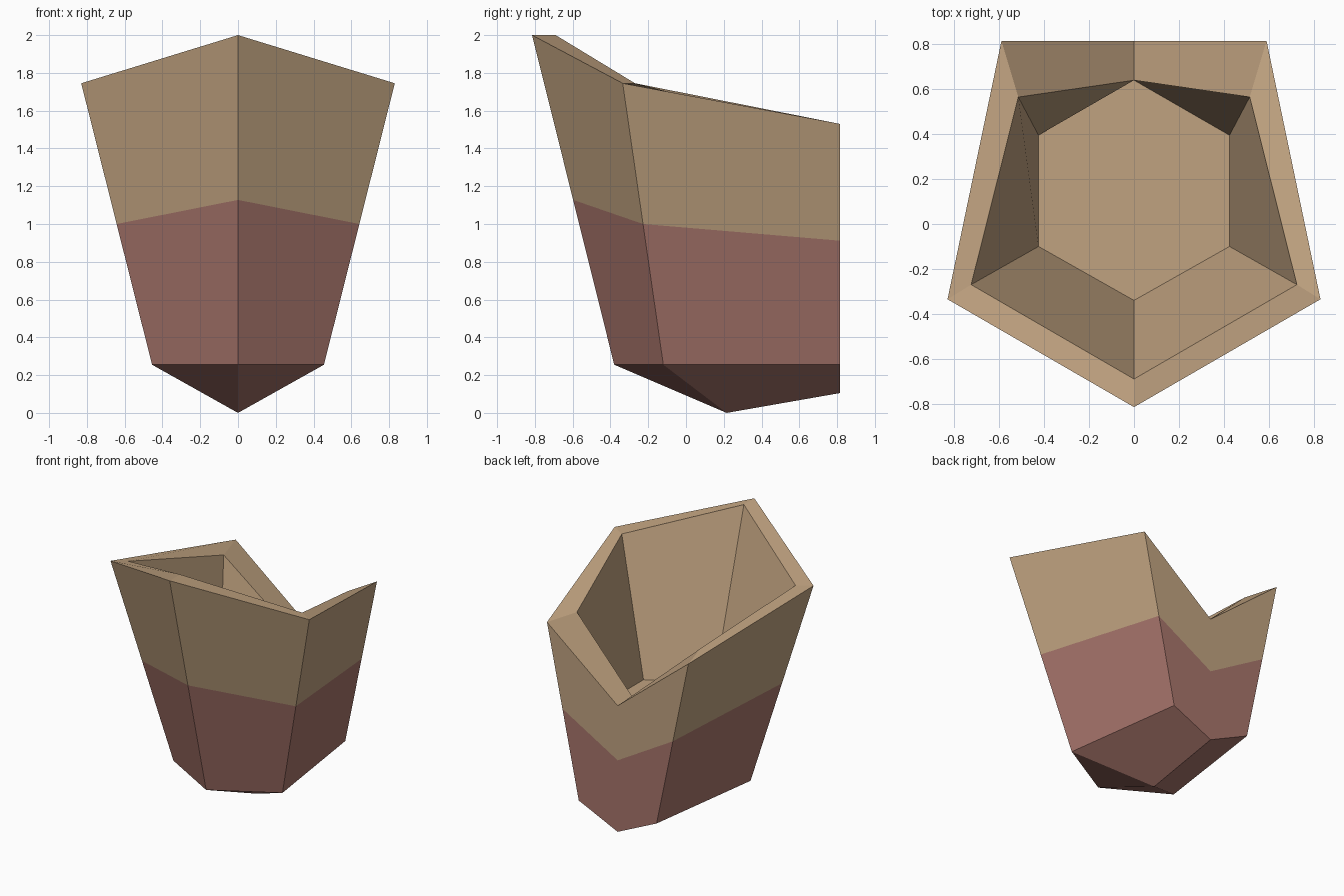
import bpy
import bmesh
from mathutils import Vector

if "Cube" in bpy.data.objects:
    bpy.data.objects.remove(bpy.data.objects["Cube"], do_unlink=True)


def make_material(name, colour):
    mat = bpy.data.materials.new(name)
    mat.use_nodes = True
    mat.diffuse_color = (*colour, 1)
    mat.node_tree.nodes["Principled BSDF"].inputs["Base Color"].default_value = (*colour, 1)
    return mat


TAN, CLAY = 0, 1
materials = [make_material("tan", (0.53, 0.365, 0.217)),
             make_material("red_clay", (0.39, 0.178, 0.148))]

# Half profiles, each: front, side, back corner, back notch
base = [(0, -.38, .255), (.455, -.12, .255), (.325, .815, .255), (0, .815, .105)]
rim = [(0, -.815, 2), (.83, -.335, 1.745), (.59, .815, 1.53), (0, .815, 1.057)]
lip = [(0, -.69, 2), (.725, -.27, 1.745), (.515, .565, 1.53), (0, .64, 1.057)]
floor = [(0, -.34, .79), (.425, -.1, .79), (.425, .395, .79), (0, .64, .79)]
# Height of the colour line along each wall edge
split = [.5, .5, .515, .567]
band = [Vector(a).lerp(Vector(b), t) for a, b, t in zip(base, rim, split)]

bm = bmesh.new()


def mirrored_ring(half):
    """Complete a four-point half profile into a six-sided ring."""
    points = [Vector(p) for p in half]
    points += [Vector((-p.x, p.y, p.z)) for p in (points[2], points[1])]
    return [bm.verts.new(p) for p in points]


def add_face(verts, material):
    bm.faces.new(verts).material_index = material


def bridge(lower, upper, material):
    for i in range(6):
        j = (i + 1) % 6
        add_face((lower[i], lower[j], upper[j], upper[i]), material)


# Outer wall, rim and tapered inside
rings = [mirrored_ring(half) for half in (base, band, rim, lip, floor)]
for k, material in enumerate((CLAY, TAN, TAN, TAN)):
    bridge(rings[k], rings[k + 1], material)
add_face(rings[-1], TAN)

# Pointed underside
front, left, left_back, notch, right_back, right = rings[0]
apex = bm.verts.new((0, .215, 0))
for verts in ((front, apex, left), (front, right, apex),
              (left, apex, notch, left_back), (right, right_back, notch, apex)):
    add_face(verts, CLAY)

bmesh.ops.recalc_face_normals(bm, faces=bm.faces)
mesh = bpy.data.meshes.new("faceted_bucket")
bm.to_mesh(mesh)
bm.free()
for mat in materials:
    mesh.materials.append(mat)
bucket = bpy.data.objects.new("faceted_bucket", mesh)
bpy.context.collection.objects.link(bucket)
